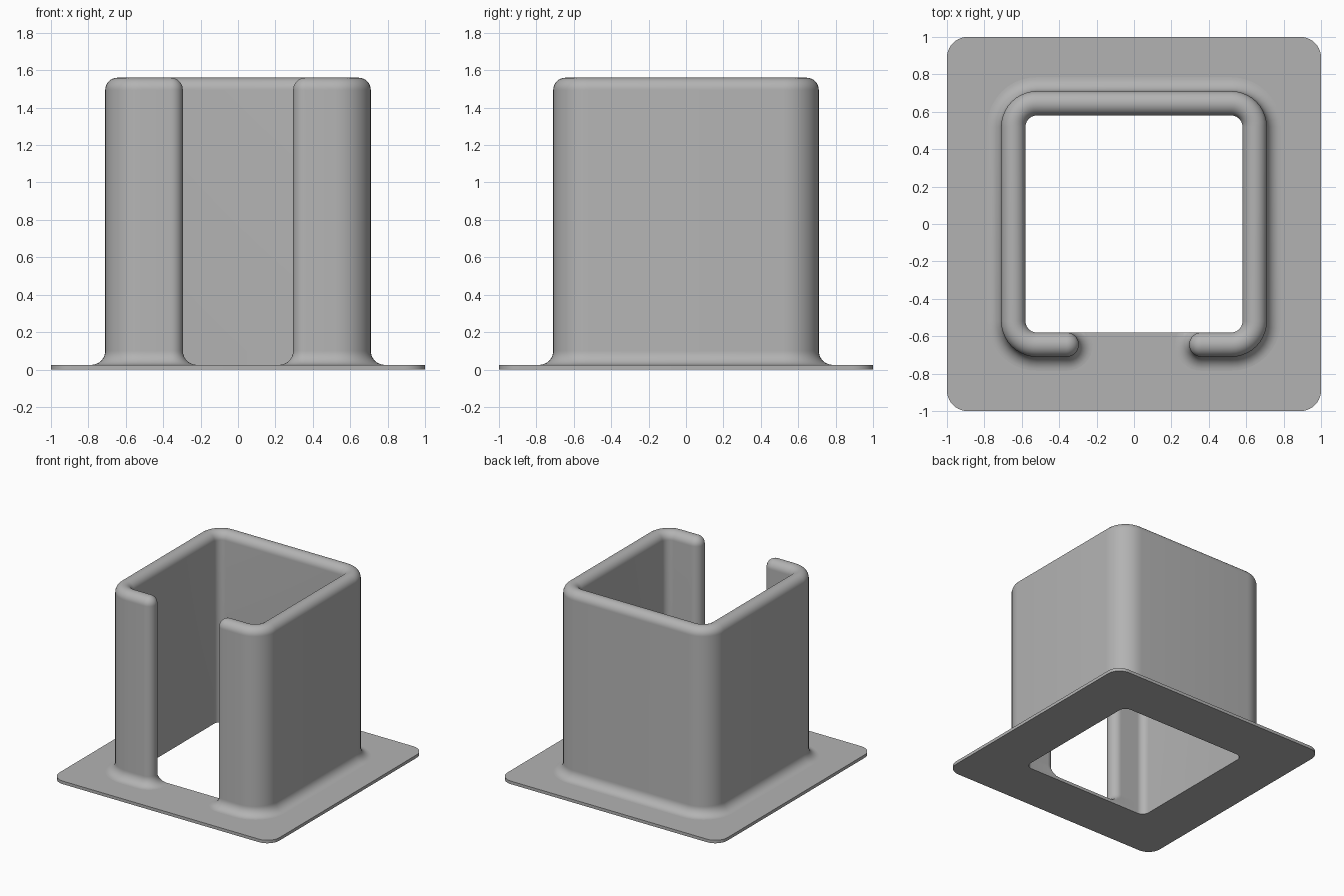
import bpy, bmesh
from math import sin, cos, pi

cube = bpy.data.objects.get("Cube")
if cube:
    bpy.data.objects.remove(cube, do_unlink=True)

PLATE_T, TOP = 0.025, 1.56
MID, HALF_T = 0.645, 0.065      # wall centreline and half thickness
INNER_R, FILLET = 0.06, 0.075
INNER = MID - HALF_T
SLOT = 0.295 + HALF_T           # centreline end beside the front slot
STEPS = 10

grey = bpy.data.materials.new("grey plastic")
grey.use_nodes = True
colour = (0.45, 0.45, 0.45, 1)
grey.diffuse_color = colour
grey.node_tree.nodes["Principled BSDF"].inputs["Base Color"].default_value = colour


def arc(cx, cy, r, start, sweep, steps=STEPS):
    angles = [start + sweep * i / steps for i in range(steps + 1)]
    return [(cx + r * cos(a), cy + r * sin(a)) for a in angles]


def rounded_square(half, r):
    c = half - r
    corners = [(c, -c, -pi / 2), (c, c, 0), (-c, c, pi / 2), (-c, -c, pi)]
    return [p for x, y, a in corners for p in arc(x, y, r, a, pi / 2)]


def open_square(half, r):
    """Rounded square, open between the slot edges at the front."""
    return [(SLOT, -half)] + rounded_square(half, r) + [(-SLOT, -half)]


def wall_outline(offset):
    side = min(offset, HALF_T)   # the inside stays flush with the hole
    mid_r = INNER_R + HALF_T
    outer = open_square(MID + offset, mid_r + offset)
    inner = open_square(MID - side, mid_r - side)[::-1]
    left_cap = arc(-SLOT, -MID, offset, -pi / 2, pi, 16)[1:-1]
    right_cap = arc(SLOT, -MID, offset, pi / 2, pi, 16)[1:-1]
    limit = -INNER
    clamp = lambda pts: [(x, min(y, limit)) for x, y in pts]
    return outer + clamp(left_cap) + inner + clamp(right_cap)


def loft(name, sections, closed=False):
    bm = bmesh.new()
    rings = [[bm.verts.new((x, y, z)) for x, y in pts] for pts, z in sections]
    pairs = list(zip(rings, rings[1:]))
    if closed:
        pairs.append((rings[-1], rings[0]))
    for low, high in pairs:
        n = len(low)
        for i in range(n):
            j = (i + 1) % n
            bm.faces.new((low[i], low[j], high[j], high[i]))
    bmesh.ops.remove_doubles(bm, verts=bm.verts, dist=0.0001)
    bmesh.ops.recalc_face_normals(bm, faces=bm.faces)
    mesh = bpy.data.meshes.new(name)
    bm.to_mesh(mesh)
    bm.free()
    mesh.materials.append(grey)
    obj = bpy.data.objects.new(name, mesh)
    bpy.context.collection.objects.link(obj)
    bpy.ops.object.select_all(action="DESELECT")
    obj.select_set(True)
    bpy.context.view_layer.objects.active = obj
    bpy.ops.object.shade_smooth_by_angle(angle=pi / 6)
    return obj


# Base plate with a rounded square hole
rim, hole = rounded_square(1, 0.11), rounded_square(INNER, INNER_R)
loft("base_plate", [(rim, 0), (rim, PLATE_T), (hole, PLATE_T), (hole, 0)], closed=True)

# Wall with a flared foot and a fully rounded top edge
sections = []
for i in range(STEPS + 1):
    a = pi / 2 * i / STEPS
    sections.append((wall_outline(HALF_T + FILLET * (1 - sin(a))),
                     PLATE_T + FILLET * (1 - cos(a))))
for i in range(STEPS + 1):
    a = pi / 2 * i / STEPS
    offset = HALF_T * cos(a) if i < STEPS else 0
    sections.append((wall_outline(offset), TOP - HALF_T + HALF_T * sin(a)))
loft("slotted_wall", sections)
